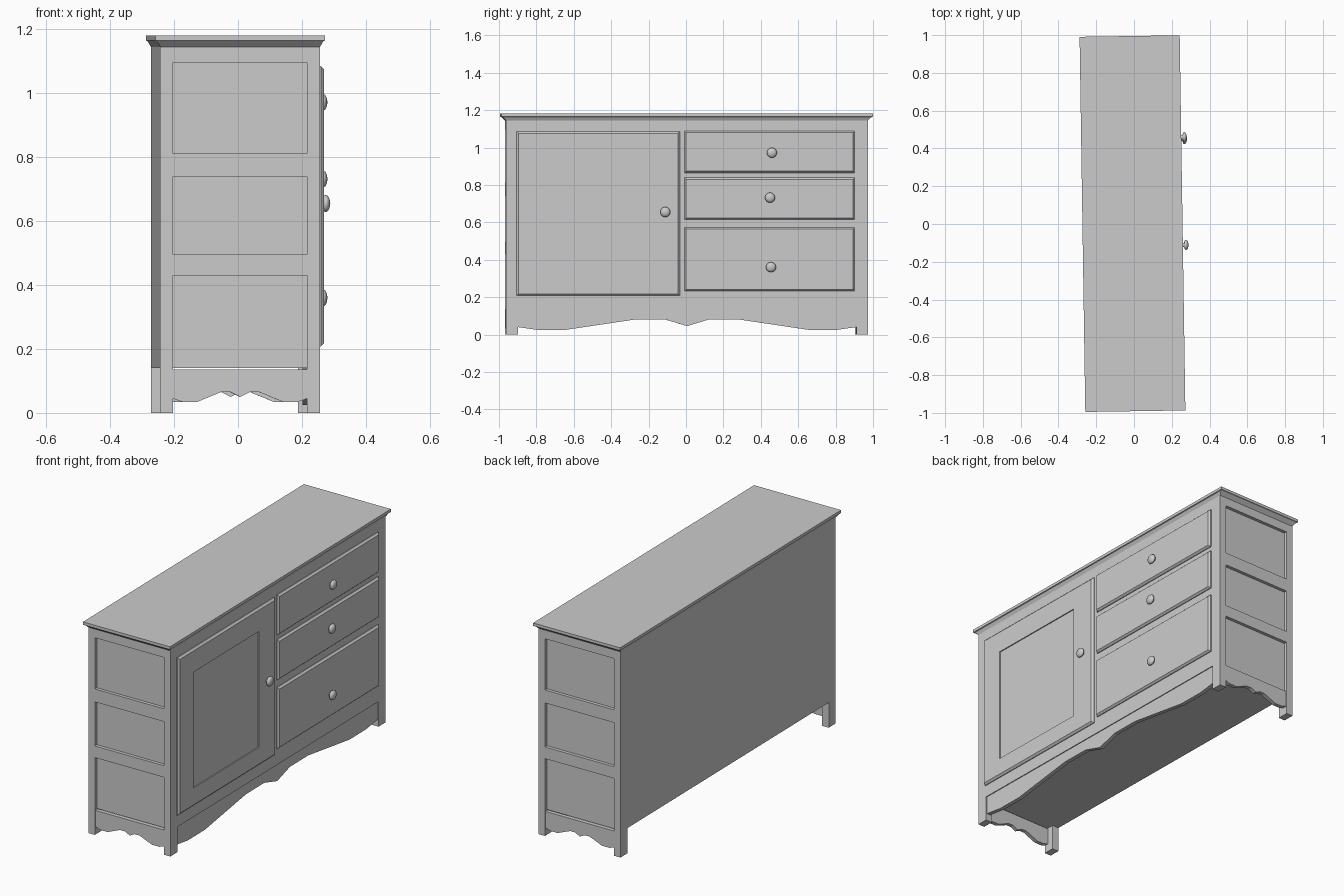
import bpy, bmesh
from math import pi, radians
from mathutils import Matrix, Vector

if "Cube" in bpy.data.objects:
    bpy.data.objects.remove(bpy.data.objects["Cube"])

# The whole cabinet sits very slightly turned about z
PLACE = Matrix.Translation((-0.008, 0.002, 0)) @ Matrix.Rotation(radians(0.87), 4, 'Z')
HX, HY = 0.25, 0.967          # carcass half depth / half length
BOTTOM, TOP = 0.14, 1.145     # carcass bottom and top


def finish(name, bm):
    bmesh.ops.recalc_face_normals(bm, faces=bm.faces)
    me = bpy.data.meshes.new(name)
    bm.to_mesh(me)
    bm.free()
    me.transform(PLACE)
    ob = bpy.data.objects.new(name, me)
    bpy.context.collection.objects.link(ob)
    return ob


def loft(name, rings):
    """Stack of closed point rings, capped at both ends."""
    bm = bmesh.new()
    rows = [[bm.verts.new(p) for p in ring] for ring in rings]
    n = len(rows[0])
    for a, b in zip(rows, rows[1:]):
        for i in range(n):
            j = (i + 1) % n
            bm.faces.new((a[i], a[j], b[j], b[i]))
    bm.faces.new(rows[0])
    bm.faces.new(rows[-1])
    return finish(name, bm)


def rect_z(hx, hy, z):
    return [(-hx, -hy, z), (hx, -hy, z), (hx, hy, z), (-hx, hy, z)]


def rect_x(x, y0, y1, z0, z1, d=0):
    return [(x, y0 + d, z0 + d), (x, y1 - d, z0 + d), (x, y1 - d, z1 - d), (x, y0 + d, z1 - d)]


def box(name, x0, x1, y0, y1, z0, z1):
    return loft(name, [rect_x(x0, y0, y1, z0, z1), rect_x(x1, y0, y1, z0, z1)])


def mirrored(half):
    """Full profile from its positive half, listed from the outer end to the middle."""
    return [(-u, z) for u, z in half] + [(u, z) for u, z in reversed(half[:-1])]


def knob(name, y, z):
    prof = [(0.262, 0.012), (0.271, 0.010), (0.275, 0.024), (0.281, 0.027),
            (0.288, 0.023), (0.293, 0.013), (0.295, 0.0)]
    bm = bmesh.new()
    vs = [bm.verts.new((x, y + r, z)) for x, r in prof]
    es = [bm.edges.new(p) for p in zip(vs, vs[1:])]
    bmesh.ops.spin(bm, geom=vs + es, cent=(0, y, z), axis=(1, 0, 0), angle=2 * pi, steps=20)
    bmesh.ops.remove_doubles(bm, verts=bm.verts, dist=1e-5)
    for f in bm.faces:
        f.smooth = True
    finish(name, bm)


# Carcass core, set back at both ends so the panels are recessed
box("carcass", -HX, HX, -HY + 0.018, HY - 0.018, BOTTOM, TOP)

# Top board with sloping moulding beneath
loft("top_board", [rect_z(HX, HY, TOP), rect_z(0.26, 0.986, 1.163),
                   rect_z(0.265, 0.993, 1.165), rect_z(0.265, 0.993, 1.181)])

# Apron profiles: scalloped bottom edges
end_edge = mirrored([(0.21, 0.045), (0.18, 0.034), (0.135, 0.034), (0.06, 0.065),
                     (0.03, 0.065), (0.0, 0.05)])
front_edge = mirrored([(0.907, 0.04), (0.8, 0.025), (0.65, 0.025), (0.28, 0.08),
                       (0.115, 0.08), (0.0, 0.045)])

for s, side in ((-1, "left"), (1, "right")):
    def end_box(name, x0, x1, z0, z1, thick):
        box(f"{side}_{name}", x0, x1, *sorted((s * HY, s * (HY - thick))), z0, z1)

    # Corner legs running up as stiles
    end_box("back_leg", -HX, -0.21, 0, TOP, 0.062)
    end_box("front_leg", 0.21, HX, 0, TOP, 0.062)
    # Rails between the three end panels
    for i, (z0, z1) in enumerate(((0.43, 0.495), (0.74, 0.812), (1.097, TOP))):
        end_box(f"rail_{i + 1}", -0.21, 0.21, z0, z1, 0.03)
    # End apron with a thin shadow gap above
    outline = end_edge + [(0.21, 0.135), (-0.21, 0.135)]
    loft(f"{side}_apron", [[(x, s * y, z) for x, z in outline] for y in (HY - 0.004, HY - 0.026)])

# Front apron, slightly behind the front frame
outline = front_edge + [(0.907, BOTTOM), (-0.907, BOTTOM)]
loft("front_apron", [[(x, y, z) for y, z in outline] for x in (0.222, 0.245)])

# Door with chamfered edge and shallow sunken panel
d = (-0.911, -0.039, 0.208, 1.085)
p = (-0.782, -0.189, 0.312, 0.957)
loft("door", [rect_x(0.24, *d), rect_x(0.254, *d), rect_x(0.264, *d, 0.01),
              rect_x(0.264, *p), rect_x(0.258, *p)])
knob("door_knob", -0.117, 0.655)

# Drawers with chamfered fronts
for i, (z0, z1, ky, kz) in enumerate(((0.865, 1.088, 0.453, 0.972),
                                      (0.615, 0.839, 0.443, 0.732),
                                      (0.232, 0.573, 0.448, 0.36))):
    d = (-0.014, 0.896, z0, z1)
    loft(f"drawer_{i + 1}", [rect_x(0.24, *d), rect_x(0.254, *d), rect_x(0.264, *d, 0.009)])
    knob(f"drawer_knob_{i + 1}", ky, kz)
